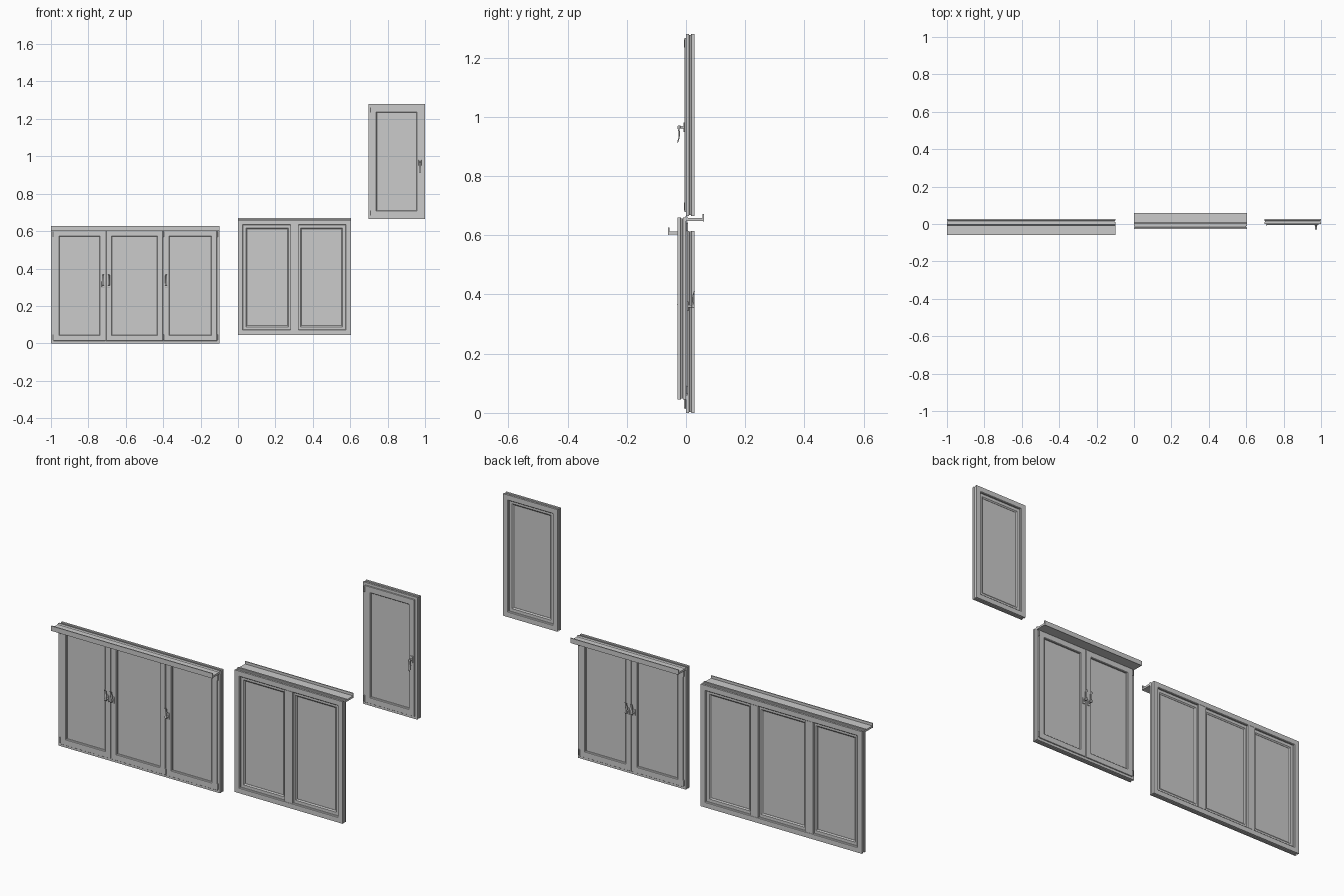
import bpy, bmesh, math

if "Cube" in bpy.data.objects:
    bpy.data.objects.remove(bpy.data.objects["Cube"])

H = 0.615  # window height

# closed profiles: (inset from outer edge, depth)
FRAME = [(0, 0), (0, .010), (.003, .011), (.003, .017), (0, .018), (0, .028), (.025, .028),
         (.028, .025), (.028, .018), (.016, .018), (.016, .002), (.014, 0)]
SASH = [(0, -.004), (0, .0005), (.004, .001), (.004, .0175), (.030, .0175), (.036, .013),
        (.036, .011), (.032, .006), (.032, -.002), (.029, -.005), (.001, -.005)]
# side profiles: (depth, height)
LEVER = [(-.019, -.006), (-.026, -.006), (-.029, -.002), (-.028, .006), (-.025, .016), (-.0245, .026),
         (-.026, .038), (-.030, .051), (-.027, .052), (-.022, .038), (-.0205, .026), (-.021, .014),
         (-.022, .007), (-.019, .005)]
SILL = [(.004, .603), (-.055, .603), (-.060, .601), (-.060, .626), (-.055, .626), (-.055, .613),
        (-.008, .613), (-.004, .618), (.004, .618)]


def finish(name, bm, side, smooth=False):
    for v in bm.verts:
        v.co.y *= side
    bmesh.ops.recalc_face_normals(bm, faces=bm.faces)
    me = bpy.data.meshes.new(name)
    bm.to_mesh(me)
    bm.free()
    ob = bpy.data.objects.new(name, me)
    bpy.context.collection.objects.link(ob)
    if smooth:
        bpy.ops.object.select_all(action='DESELECT')
        ob.select_set(True)
        bpy.context.view_layer.objects.active = ob
        bpy.ops.object.shade_smooth_by_angle(angle=math.radians(35))
    return ob


def ring(name, prof, x0, x1, z0, z1, side):
    """Sweep a profile around a rectangle with mitred corners."""
    bm = bmesh.new()
    corners = []
    for cx, cz, sx, sz in ((x0, z0, 1, 1), (x1, z0, -1, 1), (x1, z1, -1, -1), (x0, z1, 1, -1)):
        corners.append([bm.verts.new((cx + sx * d, y, cz + sz * d)) for d, y in prof])
    n = len(prof)
    for c in range(4):
        a, b = corners[c], corners[(c + 1) % 4]
        for i in range(n):
            j = (i + 1) % n
            bm.faces.new((a[i], b[i], b[j], a[j]))
    return finish(name, bm, side)


def extrude_x(name, prof, x0, x1, z, side, flip=1, smooth=False):
    """Extrude a side profile along x."""
    bm = bmesh.new()
    a = [bm.verts.new((x0, y, z + flip * h)) for y, h in prof]
    b = [bm.verts.new((x1, y, z + flip * h)) for y, h in prof]
    for i in range(len(prof)):
        j = (i + 1) % len(prof)
        bm.faces.new((a[i], a[j], b[j], b[i]))
    bm.faces.new(a)
    bm.faces.new(b[::-1])
    return finish(name, bm, side, smooth)


def box(name, x0, x1, y0, y1, z0, z1, side):
    return extrude_x(name, [(y0, z0), (y1, z0), (y1, z1), (y0, z1)], x0, x1, 0, side)


def cylinder(name, x, y, z, r, length, side, along_y=False):
    bm = bmesh.new()
    bmesh.ops.create_cone(bm, cap_ends=True, segments=16, radius1=r, radius2=r, depth=length)
    for v in bm.verts:
        px, py, pz = v.co
        v.co = (x + px, y + pz, z + py) if along_y else (x + px, y + py, z + pz)
    finish(name, bm, side, True)


def handle(x, z, side, flip):
    plate = box("handle_plate", x - .007, x + .007, -.009, -.004, z - .016, z + .016, side)
    lever = extrude_x("handle_lever", LEVER, x - .005, x + .005, z, side, flip, True)
    for ob, w in ((plate, .0015), (lever, .001)):
        bev = ob.modifiers.new("soft_edge", 'BEVEL')
        bev.width, bev.segments = w, 2
    cylinder("handle_neck", x, -.015, z, .0045, .016, side, True)


def window(x0, x1, z0, sides, side=1, flip=1, sill=True):
    """sides: handle side of each sash, -1 left, 1 right."""
    z1, n = z0 + H, len(sides)
    ring("outer_frame", FRAME, x0, x1, z0, z1, side)
    step = (x1 - x0) / n
    seams = [x0 + .013] + [x0 + step * i - (.006 if i == 1 and n == 3 else .0) for i in range(1, n)] + [x1 - .013]
    # mullions between sashes
    for m in seams[1:-1]:
        box("mullion_face", m - .022, m + .022, .018, .028, z0 + .026, z1 - .026, side)
        box("mullion_web", m - .005, m + .005, .001, .019, z0 + .014, z1 - .014, side)
    # sashes with glass, hinges and handles
    for i, hs in enumerate(sides):
        a = seams[i] + (.0015 if i else 0)
        b = seams[i + 1] - (.0015 if i < n - 1 else 0)
        ring("sash", SASH, a, b, z0 + .013, z1 - .013, side)
        box("glass", a + .031, b - .031, .005, .012, z0 + .044, z1 - .044, side)
        hx = b - .014 if hs > 0 else a + .014
        handle(hx, z0 + (.315 if flip > 0 else H - .315), side, flip)
        px = a - .002 if hs > 0 else b + .002
        for hz in (z0 + .032, z1 - .032):
            cylinder("hinge", px, -.004, hz, .0035, .028, side)
    if sill:
        extrude_x("sill", SILL, x0, x1, z0, side)


window(-1.0, -.10, 0, (1, -1, -1))                              # triple window
window(0, .603, .045, (1, -1), side=-1)                         # double window, turned round
window(.697, 1.0, .665, (1,), flip=-1, sill=False)              # single window
